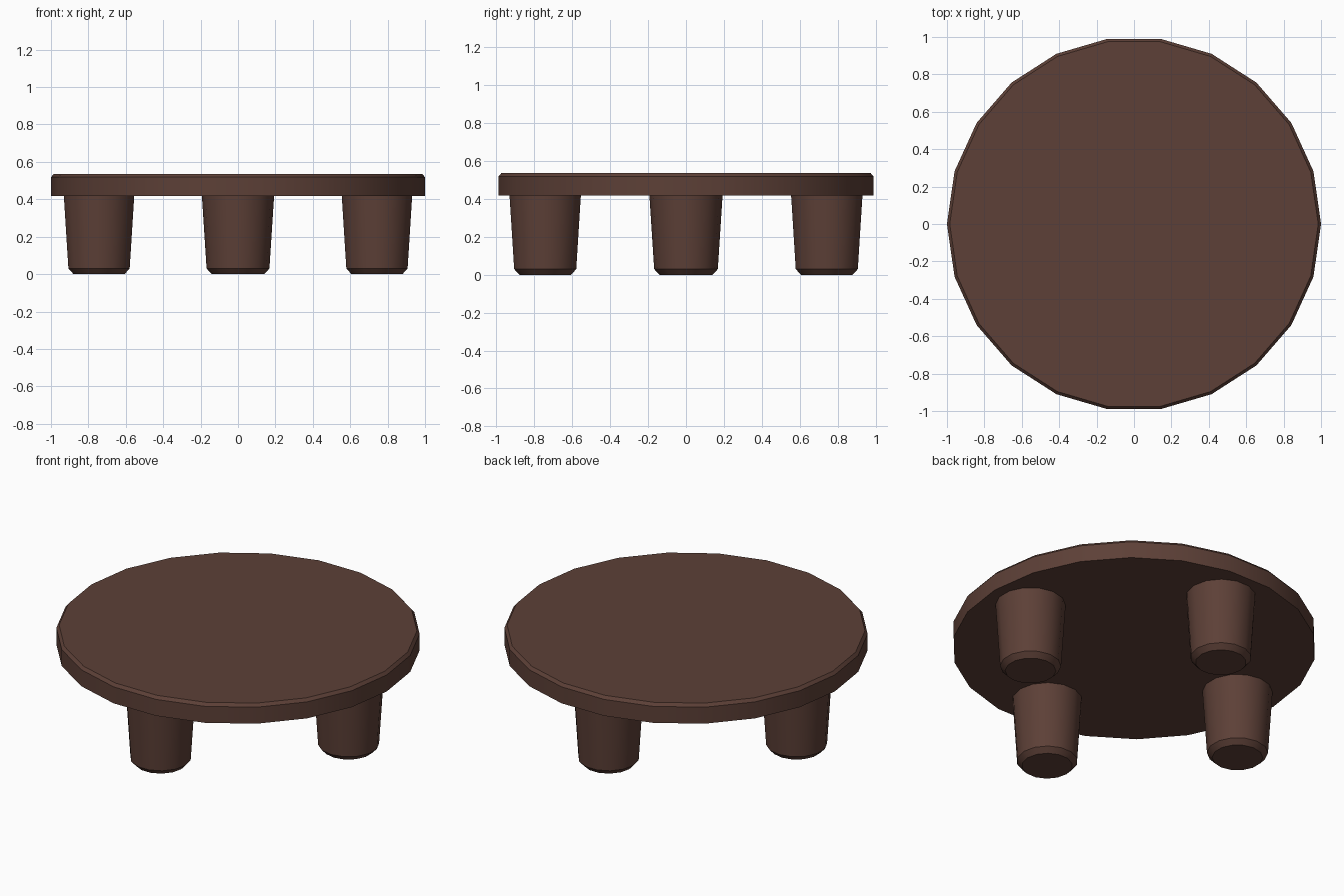
import bpy, bmesh, math

if "Cube" in bpy.data.objects:
    bpy.data.objects.remove(bpy.data.objects["Cube"])

brown = bpy.data.materials.new("dark brown wood")
brown.diffuse_color = (0.109, 0.051, 0.038, 1)
brown.use_nodes = True
brown.node_tree.nodes["Principled BSDF"].inputs["Base Color"].default_value = brown.diffuse_color


def lathe(name, rings, sides, start=0.0, loc=(0, 0, 0)):
    """Closed solid from (radius, z) rings listed bottom to top."""
    bm = bmesh.new()
    loops = []
    for r, z in rings:
        loops.append([bm.verts.new((r * math.cos(start + math.tau * i / sides),
                                    r * math.sin(start + math.tau * i / sides), z))
                      for i in range(sides)])
    for a, b in zip(loops, loops[1:]):
        for i in range(sides):
            j = (i + 1) % sides
            bm.faces.new((a[i], a[j], b[j], b[i]))
    bm.faces.new(loops[0][::-1])
    bm.faces.new(loops[-1])
    mesh = bpy.data.meshes.new(name)
    bm.to_mesh(mesh)
    bm.free()
    mesh.materials.append(brown)
    obj = bpy.data.objects.new(name, mesh)
    obj.location = loc
    bpy.context.collection.objects.link(obj)
    bpy.ops.object.select_all(action='DESELECT')
    obj.select_set(True)
    bpy.context.view_layer.objects.active = obj
    bpy.ops.object.shade_smooth_by_angle(angle=math.radians(30))
    return obj


# Round top with a small bevel on its upper rim
lathe("table_top", [(1.0, 0.418), (1.0, 0.518), (0.985, 0.536)], 22)

# Four tapered legs with chamfered feet, a flat side facing outwards
LEG_RADIUS = 0.743
for k, side in enumerate(("right", "back", "left", "front")):
    a = k * math.pi / 2
    lathe(side + "_leg", [(0.14, 0.0), (0.168, 0.03), (0.193, 0.418)], 14,
          a + math.pi / 2,
          (LEG_RADIUS * math.cos(a), LEG_RADIUS * math.sin(a), 0))
